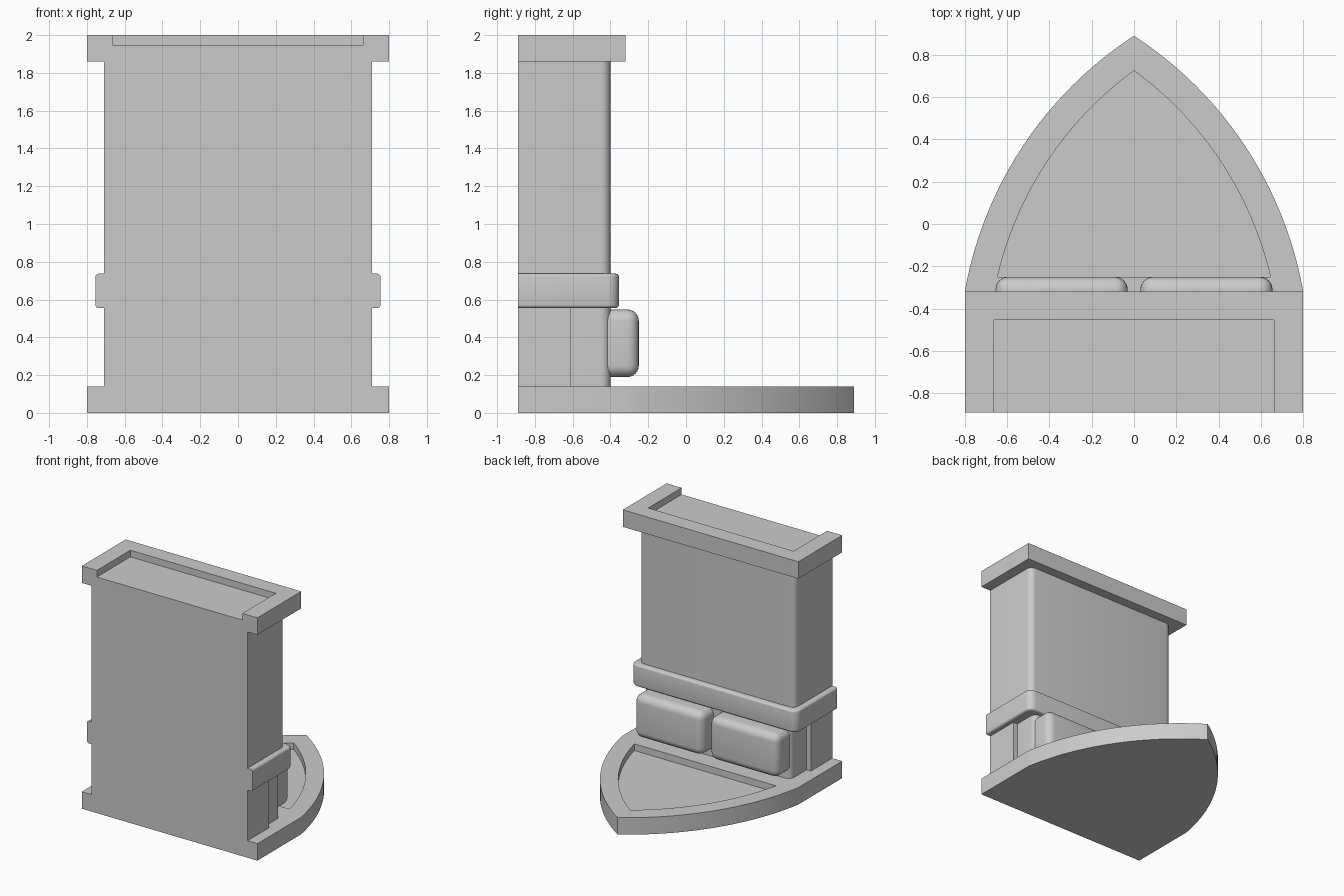
import bpy, bmesh, math
from mathutils import Vector

if "Cube" in bpy.data.objects:
    bpy.data.objects.remove(bpy.data.objects["Cube"], do_unlink=True)

grey = bpy.data.materials.new("stone_grey")
grey.use_nodes = True
grey.diffuse_color = (0.6, 0.6, 0.6, 1)
grey.node_tree.nodes["Principled BSDF"].inputs["Base Color"].default_value = (0.6, 0.6, 0.6, 1)

FRONT = -0.89


def prism(name, outline, z0, z1, bevel=0, keep=None, segments=4):
    """Extrude an outline upward; optionally round the edges chosen by keep."""
    bm = bmesh.new()
    face = bm.faces.new([bm.verts.new((x, y, z0)) for x, y in outline])
    up = bmesh.ops.extrude_face_region(bm, geom=[face])["geom"]
    bmesh.ops.translate(bm, vec=(0, 0, z1 - z0),
                        verts=[v for v in up if isinstance(v, bmesh.types.BMVert)])
    bmesh.ops.recalc_face_normals(bm, faces=bm.faces)
    if bevel:
        edges = [e for e in bm.edges if keep is None or keep(e)]
        bmesh.ops.bevel(bm, geom=edges, offset=bevel, segments=segments,
                        profile=0.5, affect='EDGES')
    mesh = bpy.data.meshes.new(name)
    bm.to_mesh(mesh)
    bm.free()
    mesh.materials.append(grey)
    ob = bpy.data.objects.new(name, mesh)
    bpy.context.collection.objects.link(ob)
    return ob


def activate(ob):
    bpy.ops.object.select_all(action='DESELECT')
    ob.select_set(True)
    bpy.context.view_layer.objects.active = ob


def carve(ob, cutter):
    """Subtract the cutter, then discard it."""
    mod = ob.modifiers.new("recess", 'BOOLEAN')
    mod.object = cutter
    mod.solver = 'EXACT'
    activate(ob)
    bpy.ops.object.modifier_apply(modifier=mod.name)
    bpy.data.objects.remove(cutter, do_unlink=True)


def rect(x0, x1, y0, y1):
    return [(x0, y0), (x1, y0), (x1, y1), (x0, y1)]


def round_back(w, y0, y1, r, n=6):
    """Rectangle of half width w with its two back corners rounded."""
    arc = [(w - r + r * math.cos(a), y1 - r + r * math.sin(a))
           for a in (math.pi / 2 * i / n for i in range(n + 1))]
    return [(w, y0)] + arc + [(-x, y) for x, y in reversed(arc)] + [(-w, y0)]


def pointed_arch(w, y0, tip, radius, n=24):
    """Two arcs running from (+-w, y0) to a point at (0, tip)."""
    a, b = Vector((w, y0)), Vector((0, tip))
    chord = b - a
    half = chord.length / 2
    normal = Vector((-chord.y, chord.x)).normalized()
    centre = (a + b) / 2 + normal * math.sqrt(radius ** 2 - half ** 2)
    start = math.atan2(a.y - centre.y, a.x - centre.x)
    end = math.atan2(b.y - centre.y, b.x - centre.x)
    arc = [(centre.x + radius * math.cos(start + (end - start) * i / n),
            centre.y + radius * math.sin(start + (end - start) * i / n))
           for i in range(n)]
    return arc + [(0, tip)] + [(-x, y) for x, y in reversed(arc)]


# Base slab with a pointed back and a sunken panel
base = prism("base", [(-0.8, FRONT), (0.8, FRONT)] + pointed_arch(0.8, -0.32, 0.89, 1.82),
             0, 0.14)
carve(base, prism("base_cutter", pointed_arch(0.645, -0.25, 0.725, 1.68), 0.085, 0.3))

# Column: wide front part below the belt, slimmer back part, full shaft above
prism("lower_column_front", rect(-0.71, 0.71, FRONT, -0.61), 0.14, 0.565)
prism("lower_column_back", round_back(0.67, -0.63, -0.40, 0.05), 0.14, 0.565)
prism("upper_column", round_back(0.71, FRONT, -0.40, 0.05), 0.725, 1.86)


# Belt with softened rims, flush at the front
def belt_rim(e):
    flat = abs(e.verts[0].co.z - e.verts[1].co.z) < 0.001
    return flat and max(v.co.y for v in e.verts) > FRONT + 0.01


prism("belt", round_back(0.755, FRONT, -0.355, 0.06), 0.555, 0.737, 0.018, belt_rim)

# Pair of cushioned blocks on the back
for side, x0, x1 in (("left", 0.03, 0.655), ("right", -0.655, -0.03)):
    prism(side + "_pouch", rect(x0, x1, -0.52, -0.25), 0.19, 0.547, 0.06, segments=6)

# Cap with a tray open to the front
cap = prism("cap", rect(-0.8, 0.8, FRONT, -0.32), 1.86, 2)
carve(cap, prism("cap_cutter", rect(-0.663, 0.663, -1.1, -0.455), 1.945, 2.2))

for ob in bpy.context.collection.objects:
    if ob.type == 'MESH' and grey.name in ob.data.materials:
        activate(ob)
        bpy.ops.object.shade_smooth_by_angle(angle=math.radians(30))
